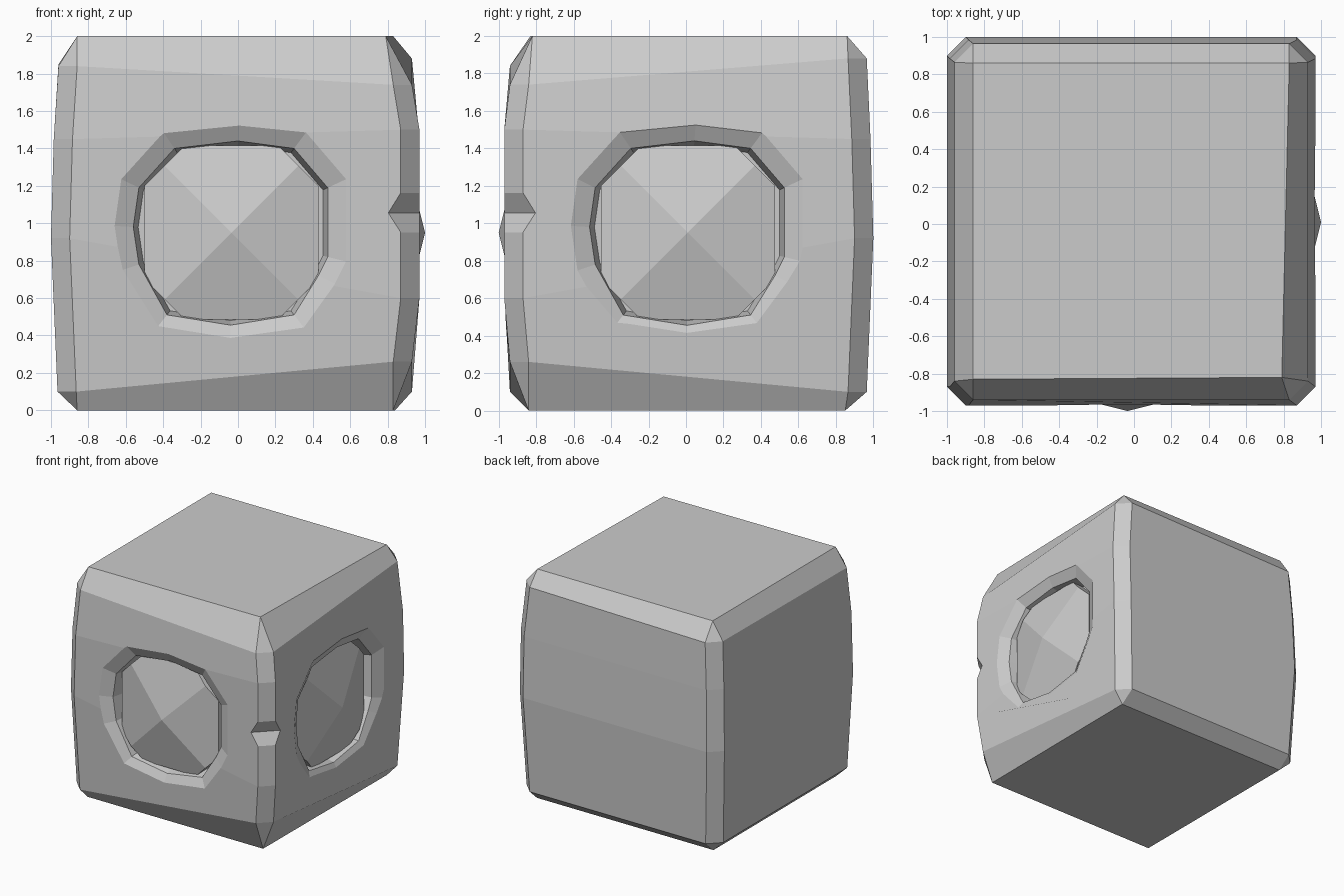
import bpy, bmesh, math
from mathutils import Matrix

if "Cube" in bpy.data.objects:
    bpy.data.objects.remove(bpy.data.objects["Cube"])


def add_object(name, bm):
    bmesh.ops.recalc_face_normals(bm, faces=bm.faces[:])
    me = bpy.data.meshes.new(name)
    bm.to_mesh(me)
    bm.free()
    ob = bpy.data.objects.new(name, me)
    bpy.context.collection.objects.link(ob)
    return ob


def loft(bm, rings):
    """Skin a stack of equal-length point rings; returns the vertex rings."""
    vs = [[bm.verts.new(p) for p in r] for r in rings]
    for a, b in zip(vs, vs[1:]):
        for i in range(len(a)):
            j = (i + 1) % len(a)
            bm.faces.new((a[i], a[j], b[j], b[i]))
    return vs


# Stone block: chamfered, slightly bulging. Outer extents per level:
# (left, right, front, back, heights at corners FL, FR, BR, BL)
levels = [
    (-.965, .93, -.94, .965, (.10, .26, .10, .10)),
    (-1.0, .97, -.97, 1.0, (.92, .60, .92, .92)),
    (-.985, .97, -.97, .985, (1.45, 1.50, 1.45, 1.45)),
    (-.96, .93, -.94, .965, (1.84, 1.74, 1.88, 1.85)),
]
inset = .10


def ring(l, r, f, b, z):
    d = inset
    return [(l, f + d, z[0]), (l + d, f, z[0]), (r - d, f, z[1]), (r, f + d, z[1]),
            (r, b - d, z[2]), (r - d, b, z[2]), (l + d, b, z[3]), (l, b - d, z[3])]


bm = bmesh.new()
rings = loft(bm, [ring(*lv) for lv in levels])
bottom = [(-.86, -.84), (.83, -.84), (.84, .85), (-.86, .85)]
top = [(-.86, -.83), (.79, -.82), (.83, .86), (-.86, .86)]
for corners, z, rg in ((bottom, 0, rings[0]), (top, 2, rings[-1])):
    c = [bm.verts.new((x, y, z)) for x, y in corners]
    bm.faces.new(c)
    for i in range(4):
        j = (i + 1) % 4
        bm.faces.new((rg[2 * i], rg[2 * i + 1], c[i]))
        bm.faces.new((rg[2 * i + 1], rg[2 * j], c[j], c[i]))
block = add_object("stone_block", bm)

# Uneven socket outline, relative to its centre
CX, CZ = -.035, .95
outline = [(0, 1.44), (-.34, 1.40), (-.53, 1.19), (-.56, .98), (-.53, .78), (-.38, .51),
           (-.04, .455), (.30, .51), (.43, .72), (.48, .82), (.48, 1.19), (.30, 1.40)]


def socket_ring(s, y):
    return [((x - CX) * s, y, (z - CZ) * s) for x, z in outline]


# Gem outline: square with clipped corners and ridge points on the diagonals
h, k = .465, .25
quarter = [(h, -k), (h, k), ((h + k) / 2, (h + k) / 2)]
gem_outline = []
for q in range(4):
    a = q * math.pi / 2
    ca, sa = math.cos(a), math.sin(a)
    gem_outline += [(x * ca - z * sa, x * sa + z * ca) for x, z in quarter]

places = {
    "front": Matrix.Translation((CX, 0, CZ)),
    "right": Matrix.Translation((0, .01, CZ)) @ Matrix.Rotation(math.pi / 2, 4, 'Z'),
}
cutters = []
for side, mat in places.items():
    # Funnel-shaped socket cutter
    bm = bmesh.new()
    vs = loft(bm, [socket_ring(1.38, -1.02), socket_ring(1, -.92), socket_ring(.95, -.80)])
    bm.faces.new(vs[0])
    bm.faces.new(vs[-1])
    bm.transform(mat)
    cutters.append(add_object("socket_cutter_" + side, bm))

    # Faceted gem
    bm = bmesh.new()
    face = [(x, -1 + .25 * max(abs(x), abs(z)), z) for x, z in gem_outline]
    vs = loft(bm, [face, [(x, -.78, z) for x, z in gem_outline]])
    tip = bm.verts.new((0, -1, 0))
    for i in range(12):
        bm.faces.new((tip, vs[0][i], vs[0][(i + 1) % 12]))
    bm.faces.new(vs[1])
    bm.transform(mat)
    add_object("gem_" + side, bm)

# Chip in the front right edge
bm = bmesh.new()
prof = [(-.047, 1.055), (.06, .82), (.06, 1.30)]
c = .92
vs = loft(bm, [[(c + d * .707 + t, -c - d * .707 + t, z) for d, z in prof] for t in (-.3, .3)])
bm.faces.new(vs[0])
bm.faces.new(vs[1])
cutters.append(add_object("chip_cutter", bm))

for cut in cutters:
    cut.hide_render = True
    cut.hide_set(True)
    m = block.modifiers.new(cut.name, 'BOOLEAN')
    m.operation = 'DIFFERENCE'
    m.solver = 'EXACT'
    m.object = cut
